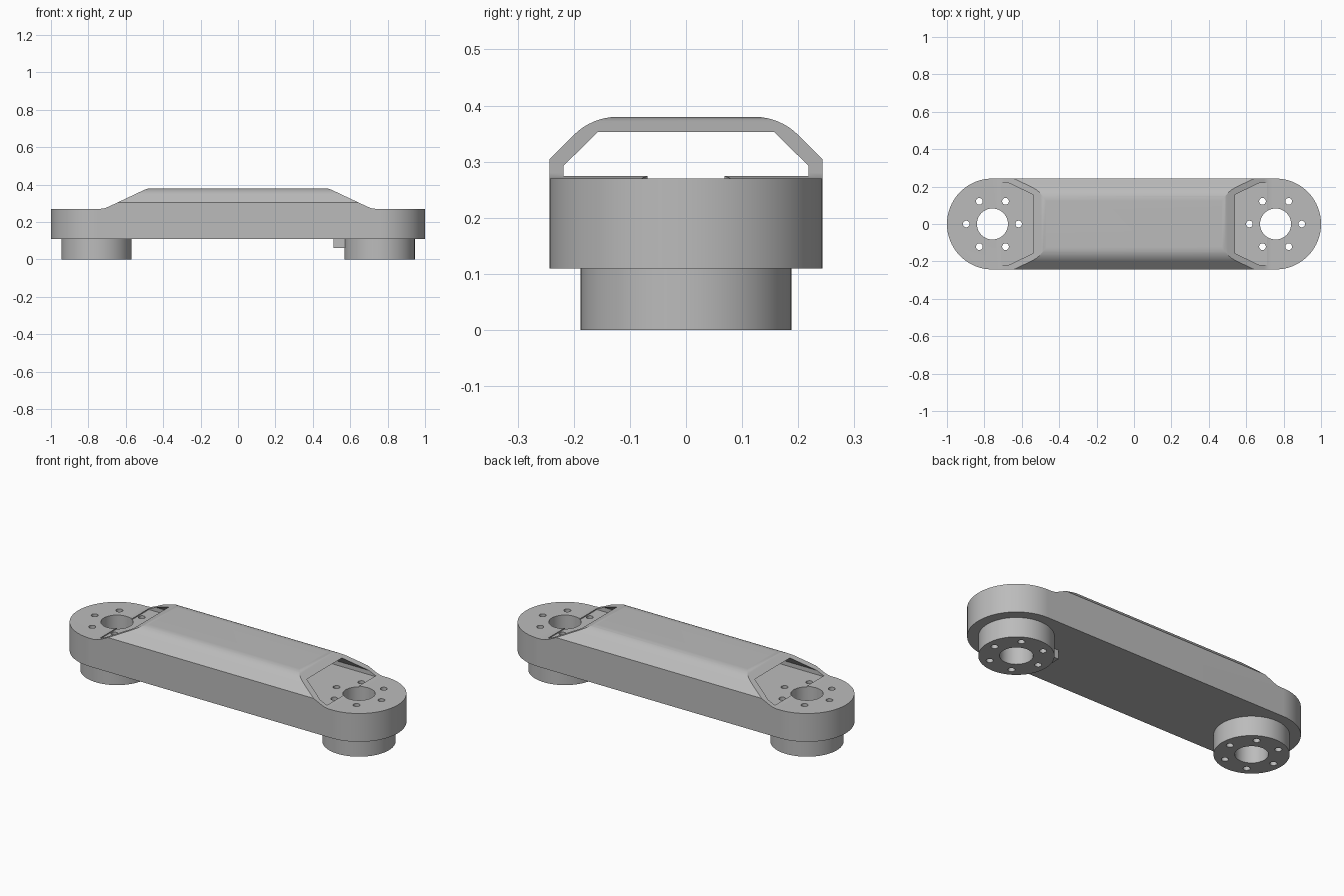
import bpy, bmesh
from math import pi, cos, sin, radians
from mathutils import Vector

if "Cube" in bpy.data.objects:
    bpy.data.objects.remove(bpy.data.objects["Cube"])

grey = bpy.data.materials.new("machined grey")
grey.use_nodes = True
grey.diffuse_color = (0.5, 0.5, 0.5, 1)
grey.node_tree.nodes["Principled BSDF"].inputs["Base Color"].default_value = (0.5, 0.5, 0.5, 1)

HALF_W = 0.243            # half width, also radius of the rounded ends
END_X = 1 - HALF_W        # centre of each joint
BASE_Z, PAD_Z, TOP_Z = 0.11, 0.27, 0.38


def prism(name, points, axis, lo, hi):
    """Extrude a closed 2D outline along an axis from lo to hi."""
    def place(a, b, c):
        return {"x": (c, a, b), "y": (a, c, b), "z": (a, b, c)}[axis]
    bm = bmesh.new()
    face = bm.faces.new([bm.verts.new(place(a, b, lo)) for a, b in points])
    ext = bmesh.ops.extrude_face_region(bm, geom=[face])
    verts = [v for v in ext["geom"] if isinstance(v, bmesh.types.BMVert)]
    bmesh.ops.translate(bm, verts=verts, vec=Vector(place(0, 0, hi - lo)))
    bmesh.ops.recalc_face_normals(bm, faces=bm.faces)
    mesh = bpy.data.meshes.new(name)
    bm.to_mesh(mesh)
    bm.free()
    mesh.materials.append(grey)
    obj = bpy.data.objects.new(name, mesh)
    bpy.context.collection.objects.link(obj)
    return obj


def arc(cx, cy, r, start, end, n):
    angles = [radians(start + (end - start) * i / n) for i in range(n + 1)]
    return [(cx + r * cos(a), cy + r * sin(a)) for a in angles]


def circle(cx, cy, r, n):
    return arc(cx, cy, r, 0, 360, n)[:-1]


def mirrored(points):
    """Close a right-hand outline with its mirror image."""
    return points + [(-a, b) for a, b in reversed(points)]


def activate(obj):
    bpy.ops.object.select_all(action="DESELECT")
    obj.select_set(True)
    bpy.context.view_layer.objects.active = obj


def cut(obj, cutter, operation="DIFFERENCE"):
    cutter.hide_render = True
    mod = obj.modifiers.new("cut", "BOOLEAN")
    mod.operation, mod.object, mod.solver = operation, cutter, "EXACT"
    activate(obj)
    bpy.ops.object.modifier_apply(modifier=mod.name)
    bpy.data.objects.remove(cutter)


def drill(obj, cx):
    """Central bore and six bolt holes."""
    cut(obj, prism("bore", circle(cx, 0, 0.083, 48), "z", -0.1, 0.6))
    for i in range(6):
        a = i * pi / 3
        outline = circle(cx + 0.14 * cos(a), 0.14 * sin(a), 0.018, 20)
        cut(obj, prism("bolt_hole", outline, "z", -0.1, 0.6))


def smooth(obj):
    activate(obj)
    bpy.ops.object.shade_smooth_by_angle(angle=radians(22))
    obj.modifiers.new("even shading", "WEIGHTED_NORMAL").keep_sharp = True


# Arm body: rounded slab trimmed by its side silhouette and cross section
stadium = arc(END_X, 0, HALF_W, -90, 90, 40) + arc(-END_X, 0, HALF_W, 90, 270, 40)
body = prism("arm_body", stadium, "z", BASE_Z, 0.5)

silhouette = mirrored([(1.2, 0), (1.2, PAD_Z), (0.735, PAD_Z), (0.715, 0.273), (0.695, 0.28),
                       (0.5, 0.372), (0.487, 0.377), (0.47, TOP_Z)])
cut(body, prism("silhouette", silhouette, "y", -0.5, 0.5), "INTERSECT")

section = mirrored([(0.4, 0), (0.4, 0.148)] + arc(0.122, PAD_Z, 0.11, 45, 90, 8))
cut(body, prism("section", section, "x", -1.5, 1.5), "INTERSECT")

# Open tunnel under the raised cover
tunnel = mirrored([(0.218, PAD_Z - 0.001), (0.218, 0.293), (0.157, 0.353)])
cut(body, prism("tunnel", tunnel, "x", -0.71, 0.71))
for side in (-1, 1):
    drill(body, side * END_X)
smooth(body)

# Round mounting bosses below each joint
for side, name in ((-1, "right_boss"), (1, "left_boss")):
    boss = prism(name, circle(side * END_X, 0, 0.188, 64), "z", 0, BASE_Z)
    drill(boss, side * END_X)
    smooth(boss)

# Small stop tab beside the left boss
tab = [(0.51, -0.03), (0.58, -0.03), (0.58, 0.03), (0.51, 0.03)]
prism("stop_tab", tab, "z", 0.06, BASE_Z)
